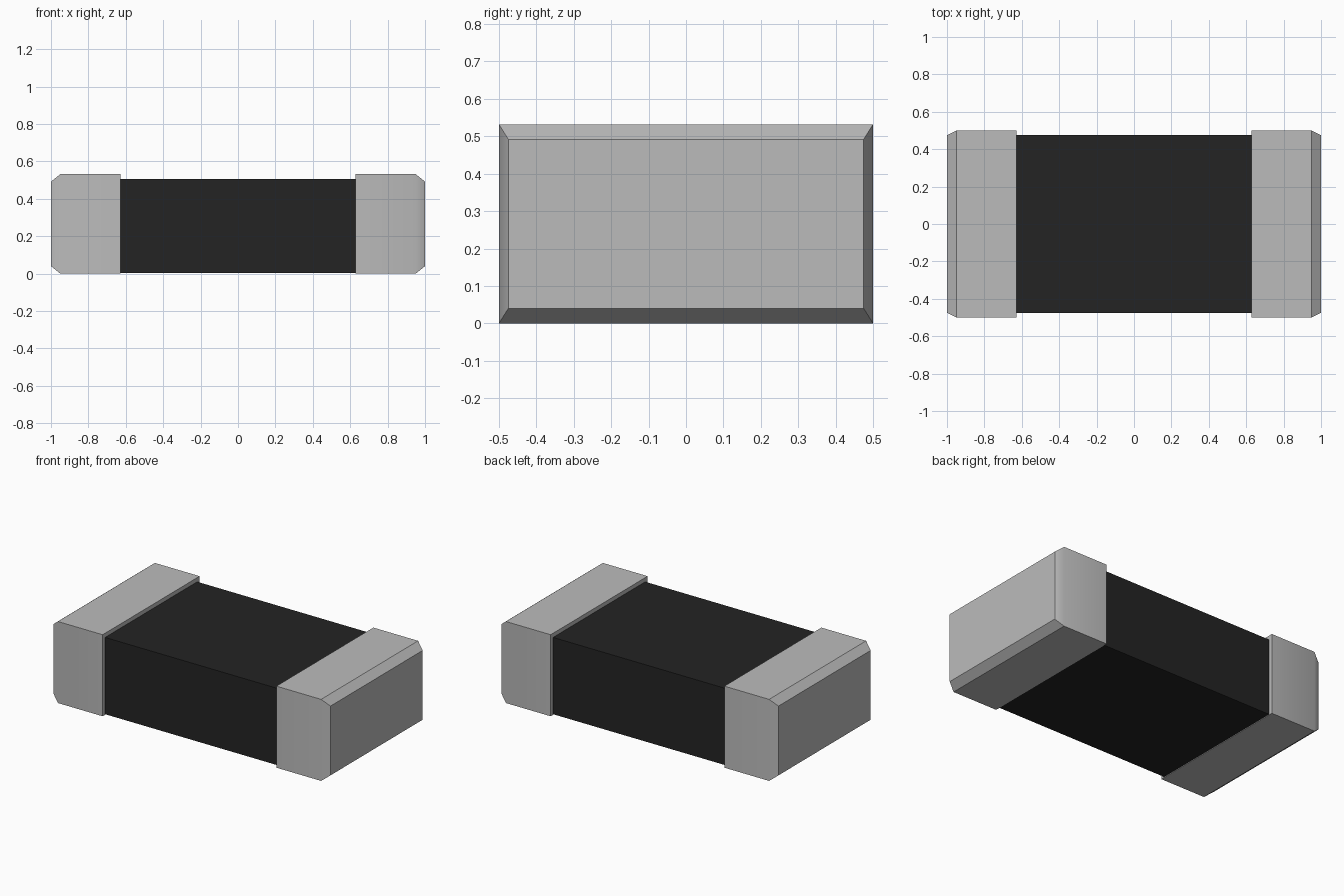
import bpy, bmesh, math

cube = bpy.data.objects.get("Cube")
if cube:
    bpy.data.objects.remove(cube, do_unlink=True)

HEIGHT = 0.532


def make_material(name, rgb, roughness):
    mat = bpy.data.materials.new(name)
    mat.use_nodes = True
    mat.diffuse_color = (*rgb, 1)
    bsdf = mat.node_tree.nodes["Principled BSDF"]
    bsdf.inputs["Base Color"].default_value = (*rgb, 1)
    bsdf.inputs["Roughness"].default_value = roughness
    return mat


def loft(name, sections, mat):
    """Closed solid through rectangles given as (x, half_y, z_low, z_high)."""
    bm = bmesh.new()
    rings = [[bm.verts.new((x, y, z)) for y, z in
              ((-hy, z0), (hy, z0), (hy, z1), (-hy, z1))]
             for x, hy, z0, z1 in sections]
    for a, b in zip(rings, rings[1:]):
        for i in range(4):
            j = (i + 1) % 4
            bm.faces.new((a[i], a[j], b[j], b[i]))
    bm.faces.new(rings[0])
    bm.faces.new(rings[-1])
    bmesh.ops.recalc_face_normals(bm, faces=bm.faces)
    mesh = bpy.data.meshes.new(name)
    bm.to_mesh(mesh)
    bm.free()
    mesh.materials.append(mat)
    obj = bpy.data.objects.new(name, mesh)
    bpy.context.collection.objects.link(obj)
    return obj


black = make_material("black_ceramic", (0.0175, 0.0175, 0.0175), 0.6)
silver = make_material("silver_grey", (0.5, 0.5, 0.5), 0.5)

# Dark body, tucked slightly into both end caps
loft("body", [(-0.64, 0.475, 0.004, 0.505), (0.64, 0.475, 0.004, 0.505)], black)

# Metal end caps with chamfered outer ends
for side, sign in (("left", 1), ("right", -1)):
    cap = loft(f"{side}_end_cap", [
        (sign * 0.627, 0.5, 0, HEIGHT),
        (sign * 0.95, 0.5, 0, HEIGHT),
        (sign * 1.0, 0.475, 0.04, HEIGHT - 0.04)], silver)
    bpy.ops.object.select_all(action="DESELECT")
    cap.select_set(True)
    bpy.context.view_layer.objects.active = cap
    bpy.ops.object.shade_smooth_by_angle(angle=math.radians(30))
